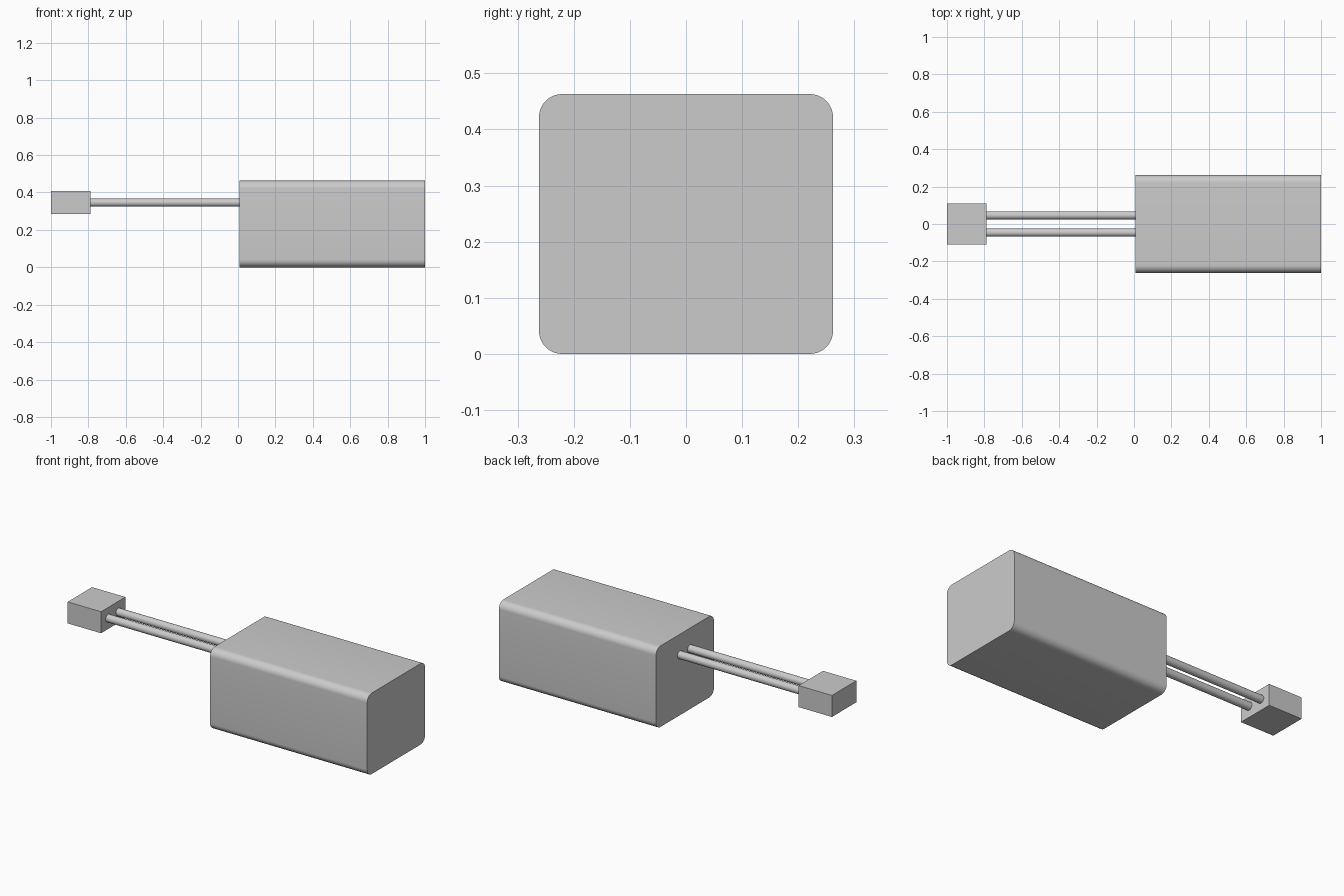
import bpy, math

if "Cube" in bpy.data.objects:
    bpy.data.objects.remove(bpy.data.objects["Cube"])


def box(name, x0, x1, half_y, z0, z1):
    bpy.ops.mesh.primitive_cube_add(size=1, location=((x0 + x1) / 2, 0, (z0 + z1) / 2))
    ob = bpy.context.object
    ob.name = name
    ob.scale = (x1 - x0, 2 * half_y, z1 - z0)
    bpy.ops.object.transform_apply(location=False, rotation=False, scale=True)
    return ob


# Housing: block with its four lengthwise edges rounded
housing = box("housing", 0.007, 1.0, 0.262, 0.0, 0.463)
weights = housing.data.attributes.new("bevel_weight_edge", 'FLOAT', 'EDGE')
for e in housing.data.edges:
    a, b = (housing.data.vertices[i].co for i in e.vertices)
    weights.data[e.index].value = 1.0 if abs(a.x - b.x) > 0.1 else 0.0
bevel = housing.modifiers.new("rounded_edges", 'BEVEL')
bevel.limit_method = 'WEIGHT'
bevel.width = 0.041
bevel.segments = 10
bpy.ops.object.modifier_apply(modifier=bevel.name)
bpy.ops.object.shade_smooth_by_angle(angle=math.radians(30))

# End block: sharp-edged connector
box("end_block", -1.0, -0.789, 0.11, 0.284, 0.407)

# Twin rods joining the two blocks
for side, label in ((-1, "front_rod"), (1, "back_rod")):
    x0, x1 = -0.789, 0.007
    bpy.ops.mesh.primitive_cylinder_add(
        vertices=32, radius=0.022, depth=x1 - x0,
        location=((x0 + x1) / 2, side * 0.046, 0.346), rotation=(0, math.pi / 2, 0))
    bpy.context.object.name = label
    bpy.ops.object.shade_smooth_by_angle(angle=math.radians(30))
